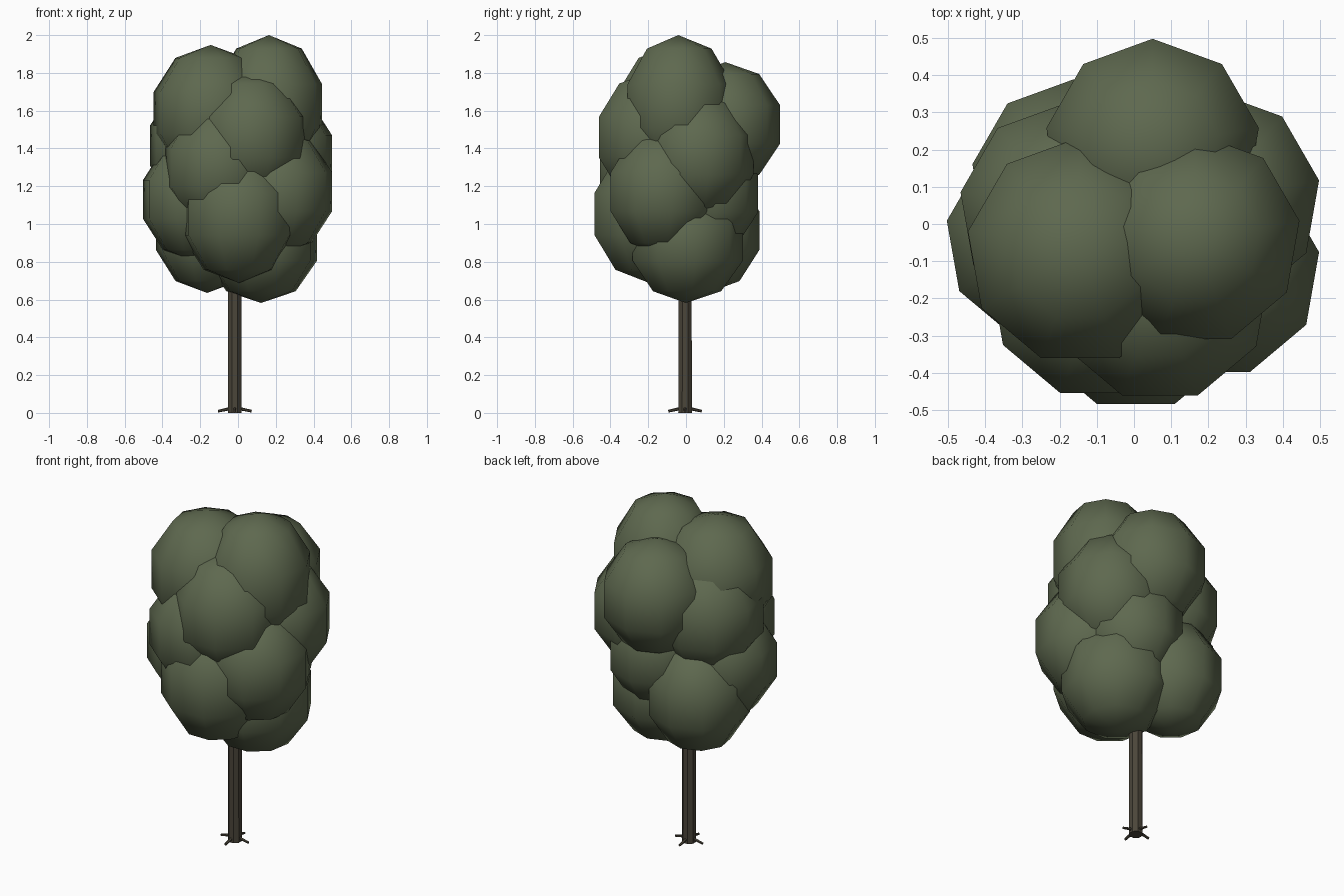
import bpy, bmesh, math
from mathutils import Matrix, Vector

if "Cube" in bpy.data.objects:
    bpy.data.objects.remove(bpy.data.objects["Cube"])


def material(name, rgb):
    m = bpy.data.materials.new(name)
    m.diffuse_color = (*rgb, 1)
    m.use_nodes = True
    m.node_tree.nodes["Principled BSDF"].inputs["Base Color"].default_value = m.diffuse_color
    return m


LEAF = material("leaf green", (0.112, 0.140, 0.078))
BARK = material("bark brown", (0.070, 0.060, 0.042))


def add_object(name, bm, mat, smooth=False):
    mesh = bpy.data.meshes.new(name)
    bmesh.ops.recalc_face_normals(bm, faces=bm.faces)
    for f in bm.faces:
        f.smooth = smooth
    bm.to_mesh(mesh)
    bm.free()
    mesh.materials.append(mat)
    ob = bpy.data.objects.new(name, mesh)
    bpy.context.collection.objects.link(ob)
    return ob


# Crown: low-poly leaf clumps (x, y, z, horizontal radius, vertical radius)
CLUMPS = [
    (-0.145, -0.073, 1.588, 0.322, 0.360),  # top left
    (0.164, -0.041, 1.625, 0.300, 0.375),   # top right
    (0.050, 0.208, 1.527, 0.305, 0.330),    # top back
    (0.070, -0.180, 1.460, 0.314, 0.350),   # upper front
    (-0.097, -0.178, 1.300, 0.310, 0.340),  # middle front
    (-0.180, 0.035, 1.415, 0.306, 0.340),   # upper left
    (0.212, 0.067, 1.365, 0.305, 0.340),    # upper right
    (-0.227, -0.040, 1.130, 0.295, 0.330),  # lower left
    (0.212, -0.126, 1.170, 0.305, 0.335),   # lower right
    (0.100, 0.110, 1.160, 0.285, 0.320),    # middle back
    (0.005, -0.195, 1.053, 0.323, 0.365),   # lower front
    (-0.163, 0.113, 0.965, 0.290, 0.330),   # bottom back left
    (0.122, 0.000, 0.907, 0.317, 0.325),    # bottom right
]
for i, (x, y, z, r, rz) in enumerate(CLUMPS):
    bm = bmesh.new()
    bmesh.ops.create_uvsphere(bm, u_segments=9, v_segments=5, radius=1)
    # keep one corner of the nine-sided outline pointing to +y
    ring = max(bm.verts, key=lambda v: (round(math.hypot(v.co.x, v.co.y), 3), v.co.y))
    turn = math.pi / 2 - math.atan2(ring.co.y, ring.co.x)
    bmesh.ops.transform(bm, verts=bm.verts, matrix=Matrix.Translation((x, y, z))
                        @ Matrix.Diagonal((r, r, rz, 1)) @ Matrix.Rotation(turn, 4, 'Z'))
    add_object(f"leaf_clump_{i + 1}", bm, LEAF, smooth=True)

# Trunk: straight eight-sided post running up into the crown
CX, CY = -0.017, -0.005
bm = bmesh.new()
bmesh.ops.create_cone(bm, cap_ends=True, segments=8, radius1=0.039, radius2=0.037, depth=1.2,
                      matrix=Matrix.Translation((CX, CY, 0.6)) @ Matrix.Rotation(math.pi / 8, 4, 'Z'))
add_object("trunk", bm, BARK)

# Roots: four short thin arms sloping down to the ground
for i in range(4):
    d = Vector((math.cos(i * math.pi / 2), math.sin(i * math.pi / 2), 0))
    a = Vector((CX, CY, 0.024)) + d * 0.02
    b = Vector((CX, CY, 0.009)) + d * 0.089
    bm = bmesh.new()
    bmesh.ops.create_cone(bm, cap_ends=True, segments=6, radius1=0.009, radius2=0.007,
                          depth=(b - a).length,
                          matrix=Matrix.Translation((a + b) / 2)
                          @ (b - a).to_track_quat('Z', 'Y').to_matrix().to_4x4())
    add_object(f"root_{i + 1}", bm, BARK)
